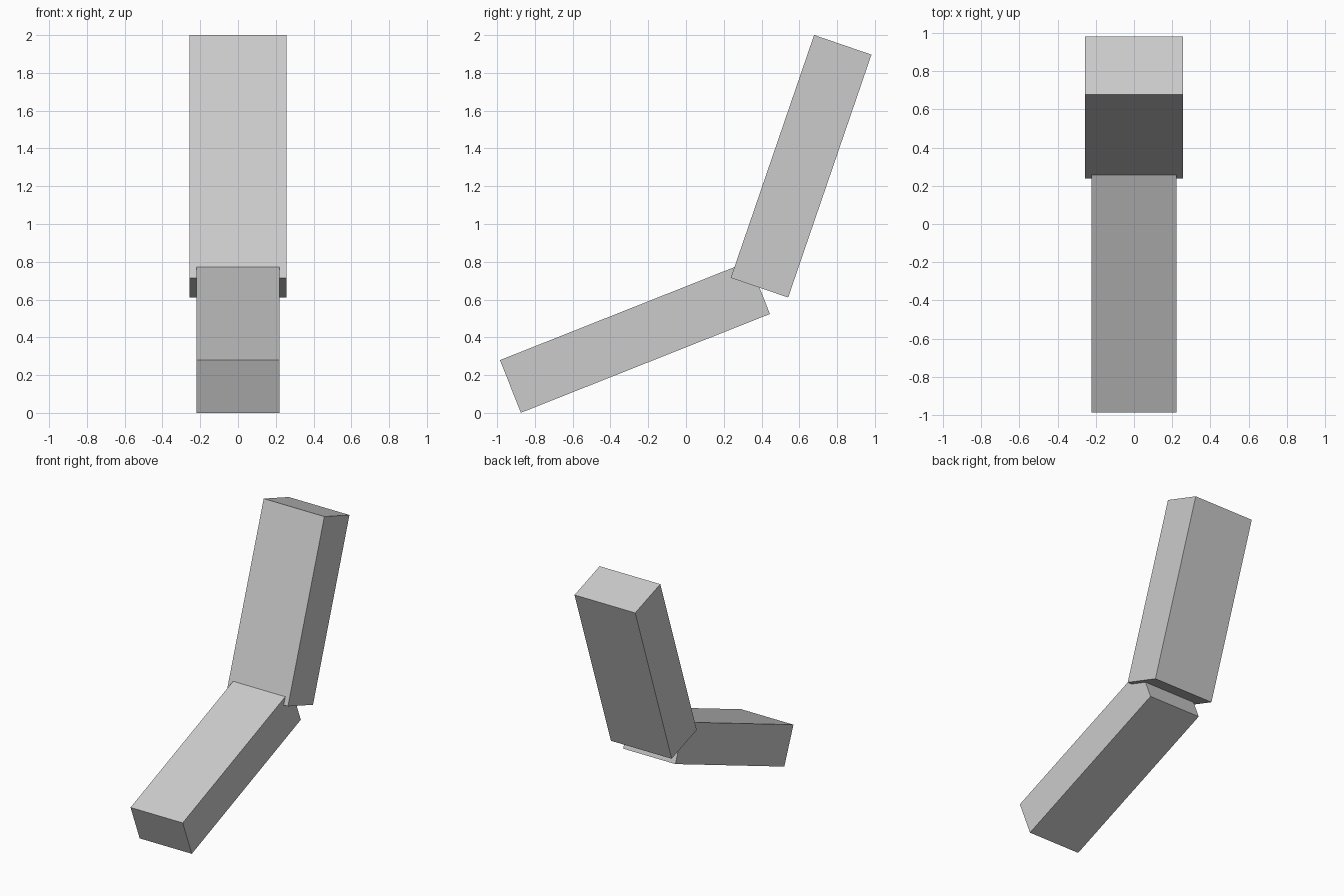
import bpy
import math

if "Cube" in bpy.data.objects:
    bpy.data.objects.remove(bpy.data.objects["Cube"])

grey = bpy.data.materials.new("light_grey")
grey.diffuse_color = (0.6, 0.6, 0.6, 1.0)
grey.use_nodes = True
grey.node_tree.nodes["Principled BSDF"].inputs["Base Color"].default_value = grey.diffuse_color


def segment(name, start, end, width, thickness):
    """Box whose long axis runs from start to end, given as (y, z)."""
    dy, dz = end[0] - start[0], end[1] - start[1]
    bpy.ops.mesh.primitive_cube_add(
        size=1,
        location=(0, (start[0] + end[0]) / 2, (start[1] + end[1]) / 2),
        rotation=(math.atan2(dz, dy), 0, 0))
    obj = bpy.context.object
    obj.name = name
    obj.scale = (width, math.hypot(dy, dz), thickness)
    bpy.ops.object.transform_apply(location=False, rotation=False, scale=True)
    obj.data.materials.append(grey)
    return obj


# Both segments meet at one joint
joint = (0.389, 0.663)

# Low, gently sloping segment
segment("lower_segment", (-0.9295, 0.14), joint, 0.442, 0.30)

# Wider, steep segment
segment("upper_segment", joint, (0.83, 1.9485), 0.514, 0.321)
